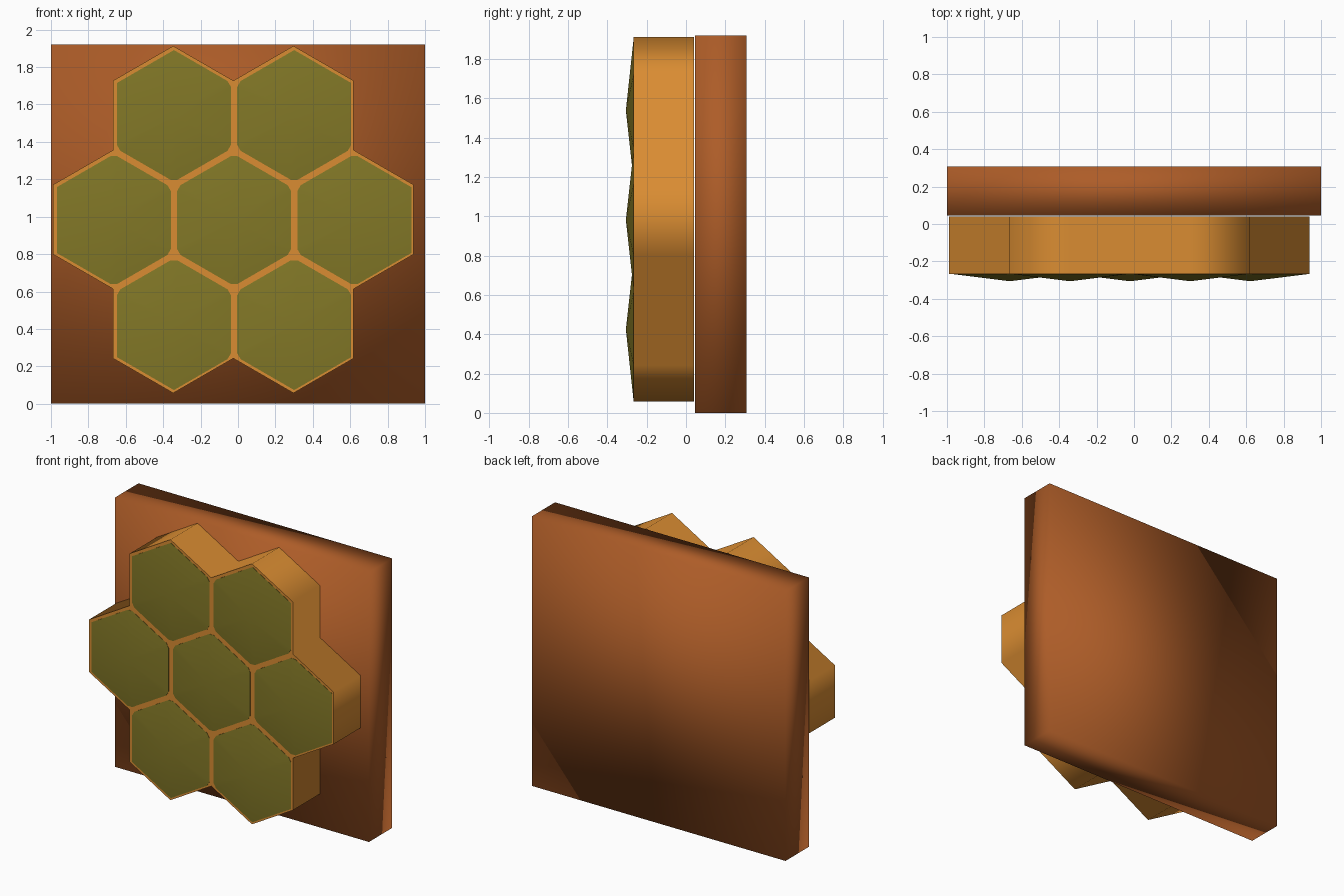
import bpy, bmesh, math
from mathutils import Vector

if "Cube" in bpy.data.objects:
    bpy.data.objects.remove(bpy.data.objects["Cube"])

CX, CZ = -0.025, 0.985        # middle of the honeycomb
APO = 0.3215                  # half width of a wall hexagon
R = APO / math.cos(math.pi / 6)
BACK, FRONT, PEAK = 0.04, -0.266, -0.306


def material(name, rgb):
    m = bpy.data.materials.new(name)
    m.diffuse_color = (*rgb, 1)
    m.use_nodes = True
    m.node_tree.nodes["Principled BSDF"].inputs["Base Color"].default_value = m.diffuse_color
    return m


def finish(name, bm, mat, angle=None):
    bmesh.ops.recalc_face_normals(bm, faces=bm.faces)
    me = bpy.data.meshes.new(name)
    bm.to_mesh(me)
    bm.free()
    ob = bpy.data.objects.new(name, me)
    bpy.context.collection.objects.link(ob)
    me.materials.append(mat)
    for p in me.polygons:
        p.use_smooth = True
    if angle:
        bpy.ops.object.select_all(action='DESELECT')
        ob.select_set(True)
        bpy.context.view_layer.objects.active = ob
        bpy.ops.object.shade_smooth_by_angle(angle=math.radians(angle))
    return ob


def hexagon(c, r, y):
    return [Vector((c.x + r * math.sin(k * math.pi / 3), y,
                    c.z + r * math.cos(k * math.pi / 3))) for k in range(6)]


wood = material("brown_wood", (0.42, 0.108, 0.021))
wax = material("amber_wax", (0.70, 0.265, 0.032))
honey = material("olive_honey", (0.225, 0.188, 0.02))

# Back board: plain box with soft shading
bm = bmesh.new()
bmesh.ops.create_cube(bm, size=1)
for v in bm.verts:
    v.co = Vector((v.co.x * 2, 0.177 + v.co.y * 0.262, 0.96 + v.co.z * 1.92))
finish("back_board", bm, wood)

# Cell centres: one in the middle, six around it
centres = [Vector((CX, 0, CZ))]
for k in range(6):
    a = k * math.pi / 3
    centres.append(Vector((CX + 2 * APO * math.cos(a), 0, CZ + 2 * APO * math.sin(a))))

# Wax walls: seven joined hexagons pushed forward
bm = bmesh.new()
for c in centres:
    bm.faces.new([bm.verts.new(p) for p in hexagon(c, R, BACK)])
bmesh.ops.remove_doubles(bm, verts=bm.verts, dist=0.001)
ext = bmesh.ops.extrude_face_region(bm, geom=bm.faces[:], use_keep_orig=True)
for g in ext["geom"]:
    if isinstance(g, bmesh.types.BMVert):
        g.co.y = FRONT
finish("wax_walls", bm, wax, 65)

# Honey caps: low pyramids, corners clipped where cells meet
for i, c in enumerate(centres):
    bm = bmesh.new()
    shifted = c + Vector((0.004, 0, -0.003))
    inner, outer = hexagon(shifted, 0.352, FRONT - 0.002), hexagon(c, R, 0)
    ring = []
    for k, p in enumerate(inner):
        shared = sum((o - outer[k]).length < R * 1.05 for o in centres) > 1
        if shared:
            ring += [p.lerp(inner[k - 1], 0.06), p.lerp(inner[(k + 1) % 6], 0.06)]
        else:
            ring.append(p)
    rim = [bm.verts.new(p) for p in ring]
    base = [bm.verts.new(p + Vector((0, 0.004, 0))) for p in ring]
    tip = bm.verts.new((shifted.x, PEAK, shifted.z))
    n = len(rim)
    for k in range(n):
        j = (k + 1) % n
        bm.faces.new((rim[k], rim[j], tip))
        bm.faces.new((base[k], base[j], rim[j], rim[k]))
    bm.faces.new(base)
    finish(f"honey_cap_{i + 1}", bm, honey, 40)
